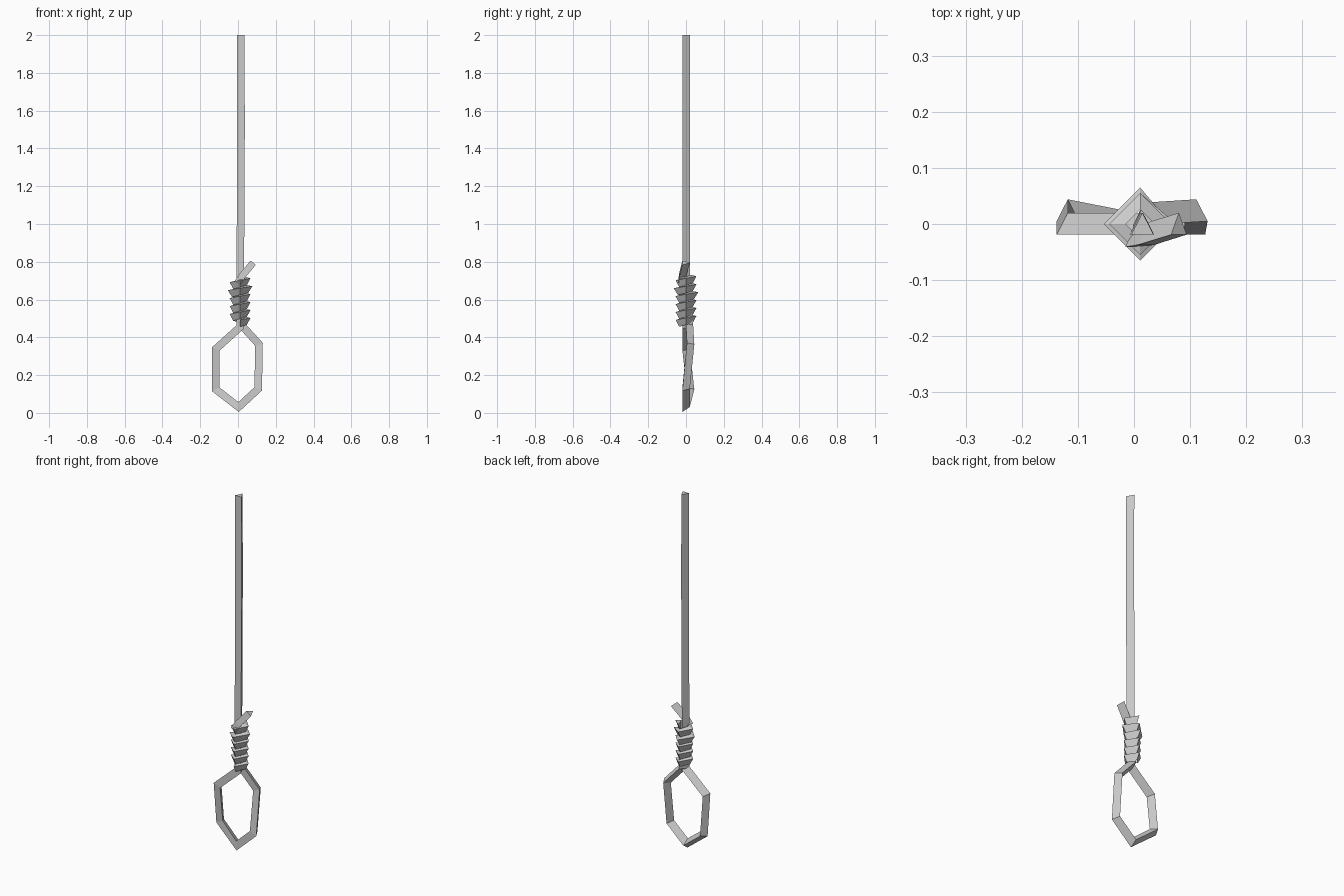
import bpy, bmesh, math
from mathutils import Vector

if "Cube" in bpy.data.objects:
    bpy.data.objects.remove(bpy.data.objects["Cube"])


def skin(name, rings):
    """Join a list of triangular rings into a capped, flat-shaded tube."""
    bm = bmesh.new()
    vr = [[bm.verts.new(p) for p in ring] for ring in rings]
    n = len(rings[0])
    for a, b in zip(vr, vr[1:]):
        for i in range(n):
            j = (i + 1) % n
            bm.faces.new((a[i], a[j], b[j], b[i]))
    bm.faces.new(vr[0])
    bm.faces.new(vr[-1][::-1])
    bmesh.ops.recalc_face_normals(bm, faces=bm.faces)
    me = bpy.data.meshes.new(name)
    bm.to_mesh(me)
    bm.free()
    ob = bpy.data.objects.new(name, me)
    bpy.context.collection.objects.link(ob)
    return ob


def strand(name, path, half=0.02):
    """Mitred three-sided rope: flat face to the front, ridge at the back."""
    pts = [Vector(p) for p in path]
    rings = []
    for i, p in enumerate(pts):
        d0 = pts[i] - pts[i - 1] if i else pts[1] - pts[0]
        d1 = pts[i + 1] - p if i < len(pts) - 1 else d0
        n0 = Vector((d0.z, 0, -d0.x)).normalized()
        n1 = Vector((d1.z, 0, -d1.x)).normalized()
        m = (n0 + n1).normalized()
        m *= half / max(m.dot(n0), 0.5)
        front, back = Vector((0, -0.019, 0)), Vector((0, 0.02, 0))
        rings.append([p - m + front, p + m + front, p + back])
    return skin(name, rings)


# hanging rope running down through the wraps and around the loop
strand("rope_and_loop", [
    (0.015, 0, 2.0), (0.016, 0, 1.5), (0.012, 0, 0.72), (0.012, 0, 0.455),
    (-0.118, 0, 0.338), (-0.118, 0.024, 0.125), (0.003, 0, 0.031),
    (0.107, 0, 0.127), (0.111, 0.024, 0.363), (0.018, 0.018, 0.465),
    (0.018, 0.015, 0.52)])

# square spiral of wraps with a saw-tooth section
turns, pitch, z0 = 5.5, 0.042, 0.482
rings = []
for k in range(int(turns * 4) + 1):
    a = math.radians(-90 + 90 * k)
    z = z0 + pitch * k / 4
    s = 1.18 if 14 <= k <= 17 else 1.0
    section = [(0.026, 0.018), (0.055 * s, 0.010), (0.036 * s, -0.026)]
    rings.append([(0.011 + r * math.cos(a), r * math.sin(a), z + dz)
                  for r, dz in section])
skin("wraps", rings)

# loose end sticking out at the top of the wraps
strand("loose_end", [(0.0, -0.022, 0.69), (0.022, -0.018, 0.725), (0.08, 0.0, 0.795)],
       half=0.018)
